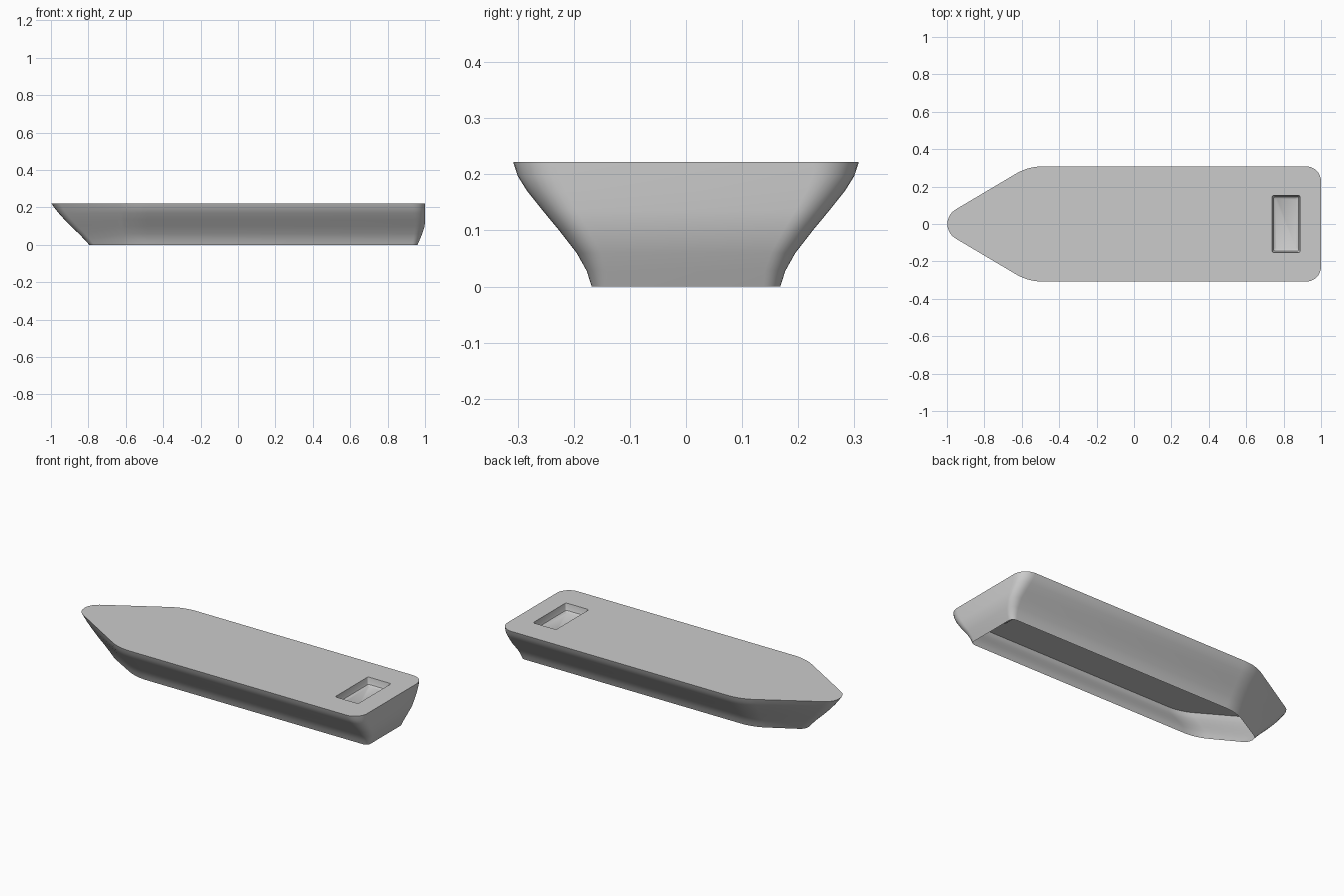
import bpy, bmesh
from mathutils import Vector

if "Cube" in bpy.data.objects:
    bpy.data.objects.remove(bpy.data.objects["Cube"])


def rounded(corners, seg=8):
    """Counter-clockwise outline with filleted corners; corners are (x, y, radius)."""
    pts = []
    for i, (x, y, r) in enumerate(corners):
        p = Vector((x, y))
        a = (Vector(corners[i - 1][:2]) - p).normalized()
        b = (Vector(corners[(i + 1) % len(corners)][:2]) - p).normalized()
        mid = (a + b).normalized()
        sin_h, cos_h = abs(mid.cross(b)), mid.dot(b)
        centre = p + mid * (r / sin_h)
        start = (p + a * (r * cos_h / sin_h) - centre).normalized()
        end = (p + b * (r * cos_h / sin_h) - centre).normalized()
        for k in range(seg + 1):
            pts.append(centre + r * start.slerp(end, k / seg).normalized())
    return pts


def hull_outline(z, tip, half_width, stern):
    """Pointed bow, parallel sides, rounded transom."""
    f = z / 0.222
    r_tip = 0.05 + 0.04 * f
    r_stern = 0.03 + 0.05 * f
    apex = tip - 0.94 * r_tip
    shoulder = -0.55 - 0.015 * f
    return rounded([(apex, 0, r_tip), (shoulder, -half_width, 0.28),
                    (stern, -half_width, r_stern), (stern, half_width, r_stern),
                    (shoulder, half_width, 0.28)])


def add_ring(bm, pts, z):
    return [bm.verts.new((p.x, p.y, z)) for p in pts]


def bridge(bm, a, b):
    n = len(a)
    for i in range(n):
        j = (i + 1) % n
        bm.faces.new((a[i], a[j], b[j], b[i]))


def loop_edges(bm, ring):
    return [bm.edges.get((ring[i - 1], ring[i])) for i in range(len(ring))]


bm = bmesh.new()

# flared hull shell, open underneath: z, bow x, half width, stern x
levels = [(0.0, -0.80, 0.168, 0.960), (0.028, -0.83, 0.177, 0.972),
          (0.06, -0.863, 0.195, 0.985), (0.10, -0.903, 0.226, 0.998),
          (0.135, -0.933, 0.255, 1.0), (0.17, -0.960, 0.283, 1.0),
          (0.197, -0.980, 0.300, 1.0), (0.222, -1.0, 0.308, 1.0)]
rings = [add_ring(bm, hull_outline(*lv), lv[0]) for lv in levels]
for lower, upper in zip(rings, rings[1:]):
    bridge(bm, lower, upper)

# rectangular recess in the deck, with softened floor edge: inset, z
wells = []
for inset, z in [(0, 0.222), (0.004, 0.195), (0.008, 0.184), (0.018, 0.177)]:
    x0, x1, y = 0.738 + inset, 0.888 - inset, 0.153 - inset
    wells.append(add_ring(bm, rounded([(x0, -y, 0.01), (x1, -y, 0.01),
                                       (x1, y, 0.01), (x0, y, 0.01)], 4), z))
for upper, lower in zip(wells, wells[1:]):
    bridge(bm, upper, lower)
bm.faces.new(wells[-1])

# flat deck around the recess
bmesh.ops.triangle_fill(bm, use_beauty=True, use_dissolve=False,
                        edges=loop_edges(bm, rings[-1]) + loop_edges(bm, wells[0]),
                        normal=(0, 0, 1))
bmesh.ops.recalc_face_normals(bm, faces=bm.faces[:])

mesh = bpy.data.meshes.new("hull")
bm.to_mesh(mesh)
bm.free()
hull = bpy.data.objects.new("hull", mesh)
bpy.context.collection.objects.link(hull)
bpy.context.view_layer.objects.active = hull
hull.select_set(True)
bpy.ops.object.shade_smooth_by_angle(angle=0.6)
